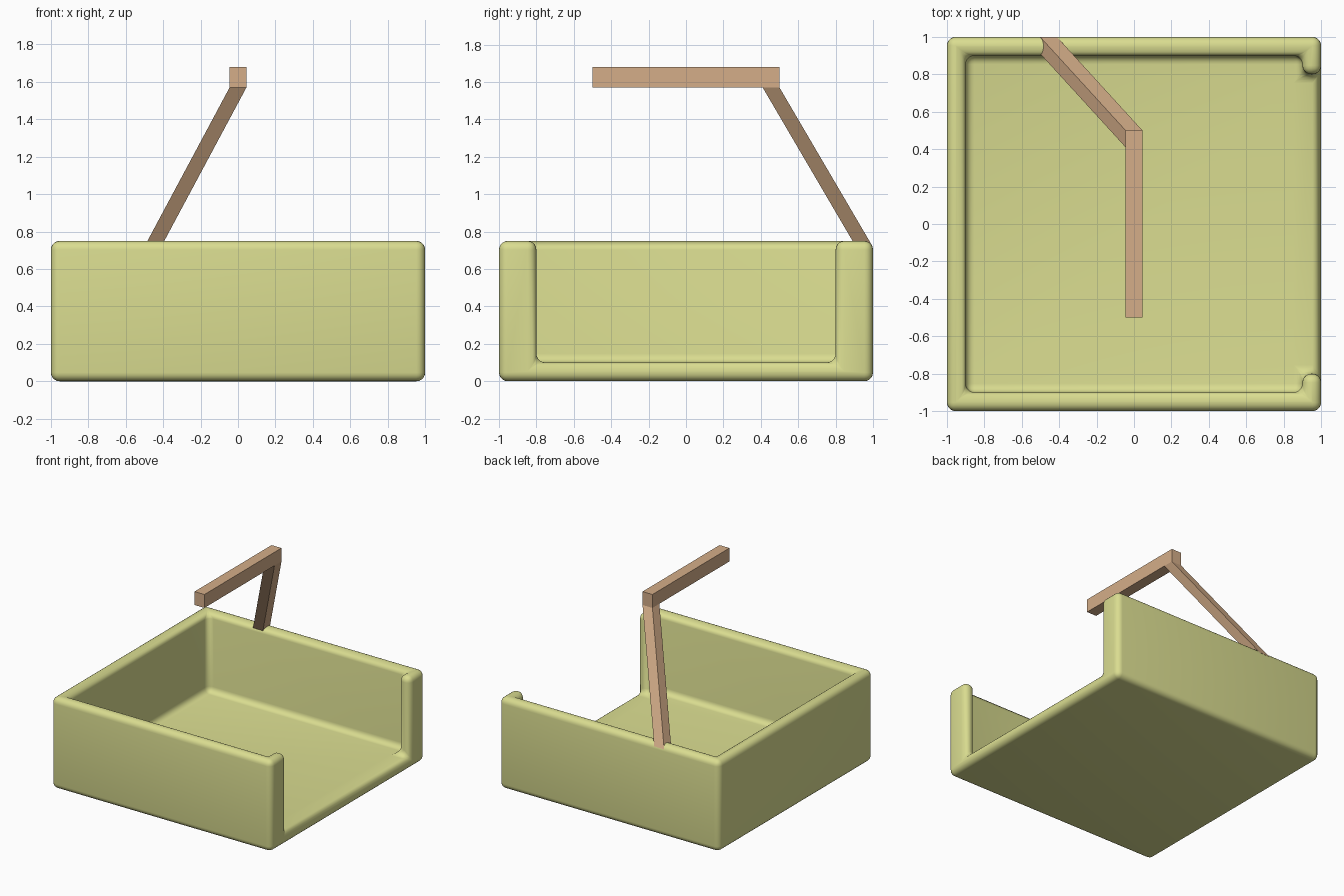
import bpy

if "Cube" in bpy.data.objects:
    bpy.data.objects.remove(bpy.data.objects["Cube"])


def make_part(name, verts, faces, colour):
    mesh = bpy.data.meshes.new(name)
    mesh.from_pydata(verts, [], faces)
    obj = bpy.data.objects.new(name, mesh)
    bpy.context.collection.objects.link(obj)
    bpy.context.view_layer.objects.active = obj
    obj.select_set(True)
    bpy.ops.object.mode_set(mode='EDIT')
    bpy.ops.mesh.select_all(action='SELECT')
    bpy.ops.mesh.normals_make_consistent(inside=False)
    bpy.ops.object.mode_set(mode='OBJECT')
    mat = bpy.data.materials.new(name + "_colour")
    mat.diffuse_color = colour
    mat.use_nodes = True
    mat.node_tree.nodes["Principled BSDF"].inputs["Base Color"].default_value = mat.diffuse_color
    mesh.materials.append(mat)
    return obj


# Open tray: inner outline has a lip at each side of the open right end
H, T = 0.75, 0.1
inner = [(1, -.8), (.9, -.8), (.9, -.9), (-.9, -.9),
         (-.9, .9), (.9, .9), (.9, .8), (1, .8)]
outer = [(1, 1), (-1, 1), (-1, -1), (1, -1)]
verts = ([(x, y, H) for x, y in inner + outer]      # 0-7 inner rim, 8-11 outer rim
         + [(x, y, T) for x, y in inner]            # 12-19 floor
         + [(x, y, 0) for x, y in outer])           # 20-23 underside
faces = [tuple(range(12)), tuple(range(12, 20)), (20, 21, 22, 23)]
faces += [(i, i + 1, i + 13, i + 12) for i in range(7)]
faces += [(i + 8, i + 9, i + 21, i + 20) for i in range(3)]
faces.append((11, 0, 12, 19, 7, 8, 20, 23))
tray = make_part("tray", verts, faces, (0.70, 0.72, 0.28, 1))

# Soft rounded edges all over
bevel = tray.modifiers.new("round_edges", 'BEVEL')
bevel.width = 0.047
bevel.segments = 5
bevel.limit_method = 'ANGLE'
bpy.ops.object.modifier_apply(modifier=bevel.name)
bpy.ops.object.shade_smooth_by_angle()
tray.select_set(False)

# Overhead arm with a slanted leg drawn from its rear underside
W = 0.045
rows = [(-.5, 1.57), (.41, 1.57), (.5, 1.57), (.5, 1.68), (.41, 1.68), (-.5, 1.68)]
verts = [(x, y, z) for x in (-W, W) for y, z in rows]
leg = [(-W, .41), (-W, .5), (W, .5), (W, .41)]
verts += [(x - .455, y + .498, .72) for x, y in leg]
faces = [(0, 1, 4, 5), (1, 2, 3, 4), (6, 7, 10, 11), (7, 8, 9, 10),
         (0, 1, 7, 6), (2, 3, 9, 8), (3, 4, 10, 9), (4, 5, 11, 10), (5, 0, 6, 11)]
ring = [1, 2, 8, 7]
for i in range(4):
    j = (i + 1) % 4
    faces.append((ring[i], ring[j], 12 + j, 12 + i))
faces.append((12, 13, 14, 15))
make_part("overhead_arm", verts, faces, (0.66, 0.42, 0.25, 1))
